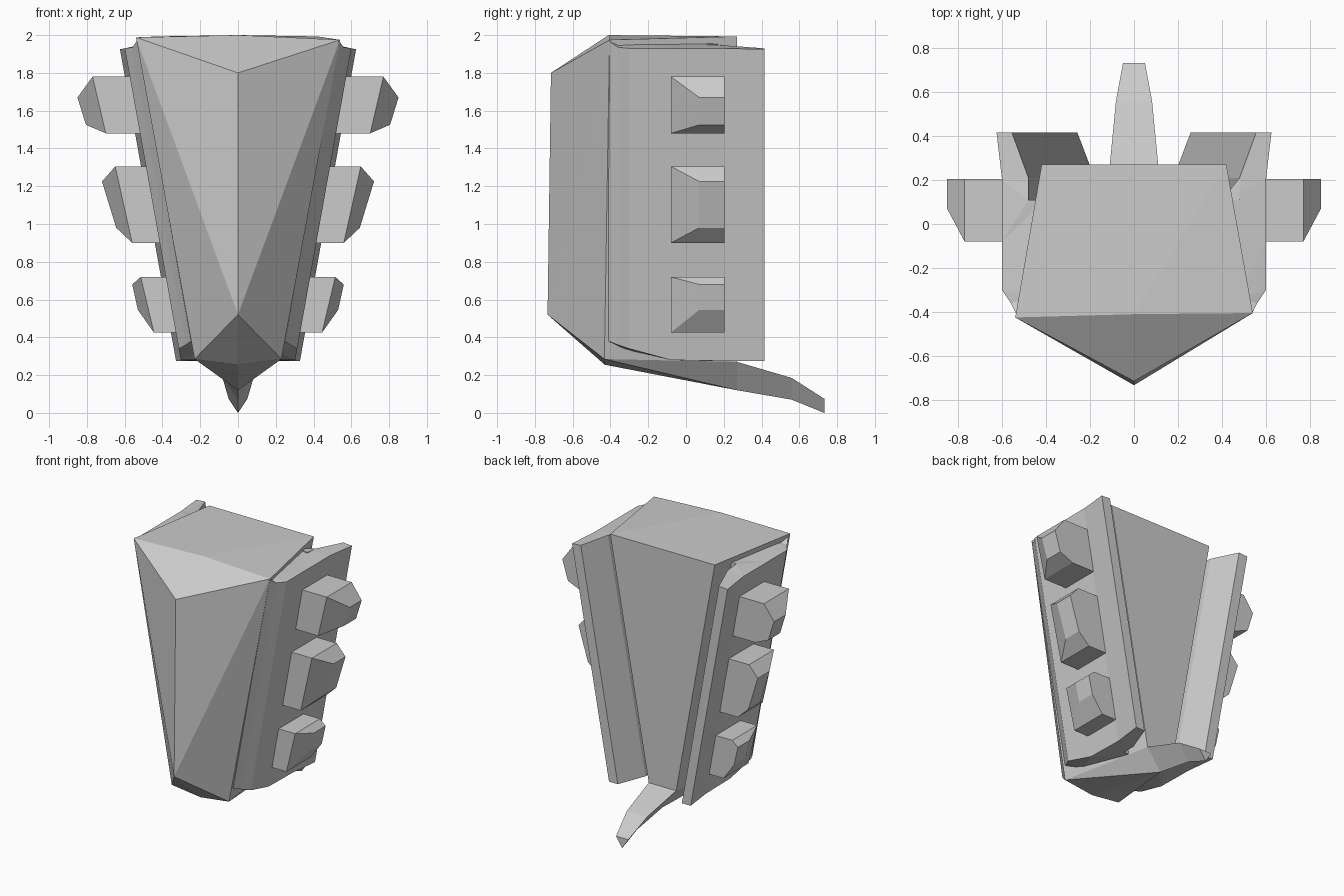
import bpy, bmesh

if "Cube" in bpy.data.objects:
    bpy.data.objects.remove(bpy.data.objects["Cube"])

LEAN = 0.18  # inward shift of the sides per unit of drop


def finish(name, bm):
    bmesh.ops.recalc_face_normals(bm, faces=bm.faces)
    mesh = bpy.data.meshes.new(name)
    bm.to_mesh(mesh)
    bm.free()
    obj = bpy.data.objects.new(name, mesh)
    bpy.context.collection.objects.link(obj)
    return obj


def hull(name, points):
    bm = bmesh.new()
    for p in points:
        bm.verts.new(p)
    bmesh.ops.convex_hull(bm, input=bm.verts)
    bmesh.ops.dissolve_limit(bm, angle_limit=0.02, verts=bm.verts, edges=bm.edges)
    return finish(name, bm)


def loft(name, rings):
    bm = bmesh.new()
    rows = [[bm.verts.new(p) for p in ring] for ring in rings]
    n = len(rows[0])
    for a, b in zip(rows, rows[1:]):
        for i in range(n):
            j = (i + 1) % n
            bm.faces.new((a[i], a[j], b[j], b[i]))
    caps = [bm.faces.new(rows[0]), bm.faces.new(rows[-1])]
    bmesh.ops.triangulate(bm, faces=[f for f in caps if n > 4])
    return finish(name, bm)


# Main wedge body with a front ridge and a keeled underside
body = [(0, -0.715, 1.8), (0, -0.733, 0.52), (0, -0.41, 2.0),
        (0, -0.43, 0.255), (0, 0.27, 0.12),
        (-0.54, -0.425, 1.988), (0.54, -0.405, 1.975)]
for s in (-1, 1):
    body += [(s * 0.42, 0.27, 1.993), (s * 0.23, -0.432, 0.285), (s * 0.11, 0.27, 0.27)]
hull("body", body)

# Tail: triangular sections (y, half width, top z, keel z)
tail = [(0.27, 0.11, 0.27, 0.12), (0.56, 0.082, 0.185, 0.07), (0.732, 0.05, 0.075, 0.0)]
loft("tail", [[(-w, y, t), (w, y, t), (0, y, k)] for y, w, t, k in tail])

# Side plate outline: x at top, y, top z, bottom z
plate = [(0.535, -0.41, 1.97, 0.38), (0.56, -0.36, 1.935, 0.36),
         (0.60, -0.30, 1.93, 0.34), (0.60, -0.08, 1.93, 0.28),
         (0.60, 0.20, 1.93, 0.275), (0.625, 0.415, 1.925, 0.275),
         (0.555, 0.415, 1.93, 0.275), (0.48, 0.21, 1.945, 0.275),
         (0.48, 0.11, 1.955, 0.275), (0.40, 0.11, 1.96, 0.28),
         (0.46, -0.34, 1.96, 0.34)]

# Side blocks: base top/bottom then outer top/bottom as (x, z)
blocks = [((0.77, 1.78), (0.70, 1.48), (0.85, 1.67), (0.805, 1.525)),
          ((0.65, 1.305), (0.56, 0.90), (0.72, 1.225), (0.645, 0.98)),
          ((0.515, 0.72), (0.445, 0.425), (0.56, 0.68), (0.53, 0.545))]

for s, side in ((-1, "left"), (1, "right")):
    loft("side_plate_" + side, [
        [(s * x, y, zt) for x, y, zt, zb in plate],
        [(s * (x - LEAN * (zt - zb)), y, zb) for x, y, zt, zb in plate]])

    for i, (bt, bb, ot, ob) in enumerate(blocks):
        inner = [(0.57 - LEAN * (1.93 - z), z) for z in (bt[1], bb[1])]
        rings = []
        for (top, bot), y0 in (((inner[0], inner[1]), -0.08),
                               ((bt, bb), -0.08), ((ot, ob), 0.07)):
            rings.append([(s * top[0], y0, top[1]), (s * top[0], 0.205, top[1]),
                          (s * bot[0], 0.205, bot[1]), (s * bot[0], y0, bot[1])])
        loft("side_block_%s_%d" % (side, i + 1), rings)
